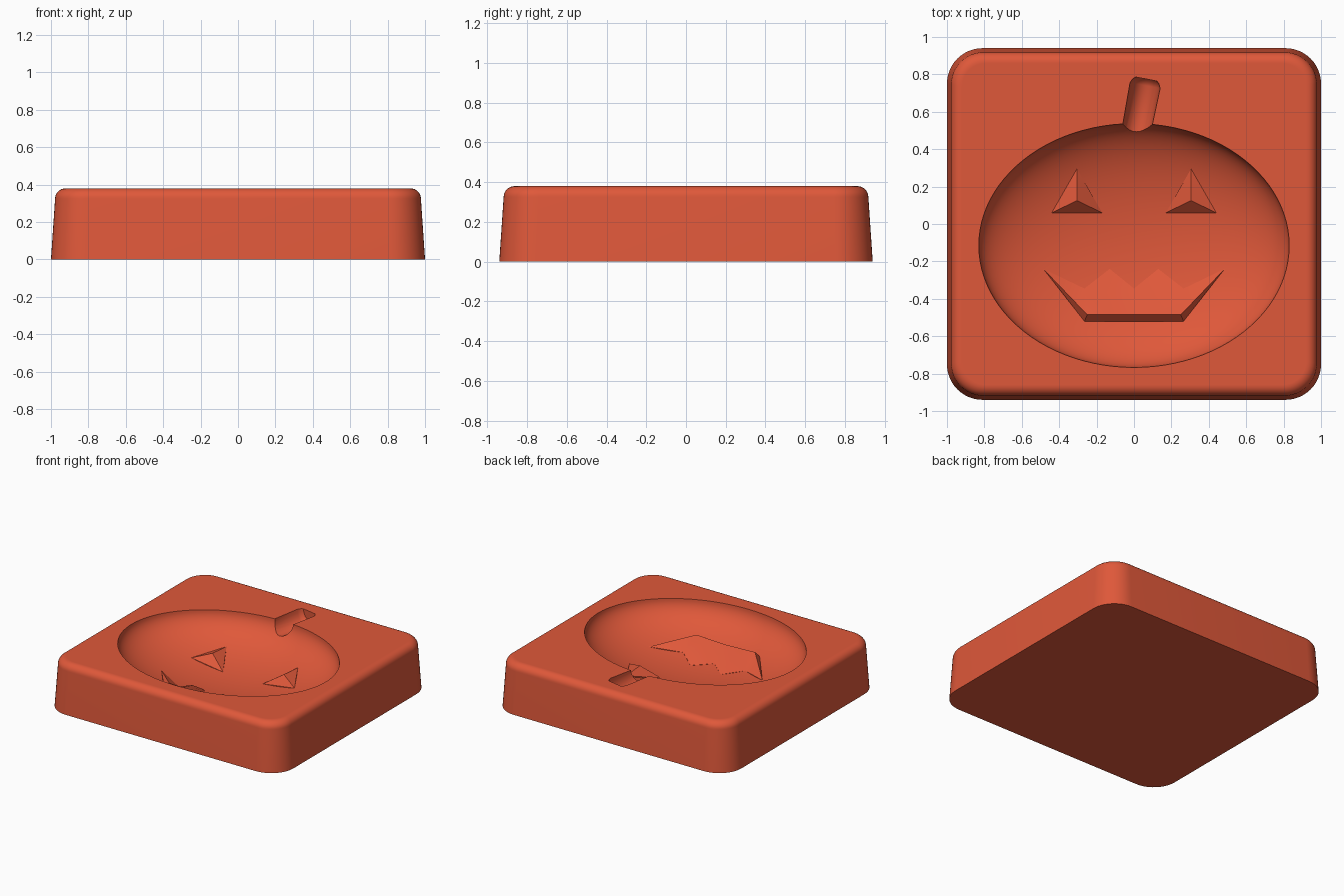
import bpy, bmesh, math
from mathutils import Matrix

cube = bpy.data.objects.get("Cube")
if cube:
    bpy.data.objects.remove(cube, do_unlink=True)

TOP = 0.38                                 # height of the block
BOWL_X, BOWL_Y, BOWL_D, BOWL_CY = 0.83, 0.652, 0.275, -0.115

mat = bpy.data.materials.new("terracotta orange")
mat.use_nodes = True
color = (0.74, 0.098, 0.042, 1)
mat.diffuse_color = color
mat.node_tree.nodes["Principled BSDF"].inputs["Base Color"].default_value = color


def finish(name, bm):
    bmesh.ops.recalc_face_normals(bm, faces=bm.faces)
    me = bpy.data.meshes.new(name)
    bm.to_mesh(me)
    bm.free()
    me.materials.append(mat)
    ob = bpy.data.objects.new(name, me)
    bpy.context.collection.objects.link(ob)
    return ob


def smooth(ob, degrees):
    bpy.ops.object.select_all(action="DESELECT")
    ob.select_set(True)
    bpy.context.view_layer.objects.active = ob
    bpy.ops.object.shade_smooth_by_angle(angle=math.radians(degrees))


def bowl_z(x, y):
    r2 = (x / BOWL_X) ** 2 + ((y - BOWL_CY) / BOWL_Y) ** 2
    return TOP - BOWL_D * math.sqrt(max(0, 1 - r2))


def rounded_loop(bm, hx, hy, r, z, n=12):
    verts = []
    for q, (sx, sy) in enumerate([(1, 1), (-1, 1), (-1, -1), (1, -1)]):
        for i in range(n + 1):
            a = math.pi / 2 * (q + i / n)
            verts.append(bm.verts.new((sx * (hx - r) + r * math.cos(a),
                                       sy * (hy - r) + r * math.sin(a), z)))
    return verts


def bridge(bm, a, b):
    for i in range(len(a)):
        j = (i + 1) % len(a)
        bm.faces.new((a[i], a[j], b[j], b[i]))


# Block with drafted sides and a rounded top edge
FILLET, DRAFT = 0.055, 0.022
profile = [(0, 0)]
for i in range(9):
    a = math.pi / 2 * i / 8
    profile.append((DRAFT + FILLET * (1 - math.cos(a)),
                    TOP - FILLET + FILLET * math.sin(a)))
profile.append((DRAFT + FILLET + 0.004, TOP))
bm = bmesh.new()
loops = [rounded_loop(bm, 1 - d, 0.94 - d, 0.19 - d * 0.8, z) for d, z in profile]
for lower, upper in zip(loops, loops[1:]):
    bridge(bm, lower, upper)
bm.faces.new(loops[0])
bm.faces.new(loops[-1])
block = finish("mold_block", bm)


# Cutters for the bowl and the stem channel
bm = bmesh.new()
bmesh.ops.create_uvsphere(bm, u_segments=96, v_segments=48, radius=1)
bmesh.ops.transform(bm, verts=bm.verts, matrix=Matrix.Translation((0, BOWL_CY, TOP))
                    @ Matrix.Diagonal((BOWL_X, BOWL_Y, BOWL_D, 1)))
bowl_cutter = finish("bowl_cutter", bm)

bm = bmesh.new()
place = (Matrix.Translation((0.066, 0.775, TOP)) @ Matrix.Rotation(math.radians(-11), 4, "Z"))
rings = []
for y, s in [(0, 0.7), (-0.012, 0.87), (-0.035, 1), (-0.33, 0.93)]:
    rings.append([bm.verts.new(place @ Matrix.Translation((
        0.082 * s * math.cos(math.tau * i / 24), y,
        0.105 * s * math.sin(math.tau * i / 24))).translation) for i in range(24)])
for a, b in zip(rings, rings[1:]):
    bridge(bm, a, b)
bm.faces.new(rings[0])
bm.faces.new(rings[-1])
stem_cutter = finish("stem_cutter", bm)

for cutter in (bowl_cutter, stem_cutter):
    cutter.hide_render = True
    mod = block.modifiers.new(cutter.name, "BOOLEAN")
    mod.operation = "DIFFERENCE"
    mod.solver = "EXACT"
    mod.object = cutter
    bpy.ops.object.select_all(action="DESELECT")
    block.select_set(True)
    bpy.context.view_layer.objects.active = block
    bpy.ops.object.modifier_apply(modifier=mod.name)
    bpy.data.objects.remove(cutter, do_unlink=True)
smooth(block, 32)


def relief(name, outline, crest, faces):
    """Raised form: outline lies on the bowl, crest points stand above it."""
    bm = bmesh.new()
    rim = [bm.verts.new((x, y, bowl_z(x, y))) for x, y in outline]
    foot = [bm.verts.new((x, y, 0.05)) for x, y in outline]
    points = rim + [bm.verts.new(p) for p in crest]
    bridge(bm, rim, foot)
    bm.faces.new(foot)
    for f in faces:
        bm.faces.new([points[i] for i in f])
    return finish(name, bm)


# Eyes: three-sided peaks
for name, cx in (("left_eye", 0.305), ("right_eye", -0.305)):
    relief(name, [(cx - 0.135, 0.06), (cx + 0.135, 0.06), (cx, 0.295)],
           [(cx, 0.125, 0.205)], [(0, 1, 3), (1, 2, 3), (2, 0, 3)])

# Mouth: toothed ridge sloping back from a straight lower edge
half = [(0.13, -0.24), (0.265, -0.345), (0.485, -0.24), (0.265, -0.52)]
outline = [(0, -0.345)] + half + [(-x, y) for x, y in reversed(half)]
crest = [(0, -0.485, 0.215), (0.13, -0.37, 0.195), (0.13, -0.485, 0.22),
         (0.25, -0.485, 0.225), (-0.13, -0.37, 0.195), (-0.13, -0.485, 0.22),
         (-0.25, -0.485, 0.225)]
right = [(0, 1, 10), (0, 10, 11, 9), (1, 2, 10), (2, 12, 11, 10),
         (2, 3, 12), (3, 4, 12)]
swap = {0: 0, 9: 9, 1: 8, 2: 7, 3: 6, 4: 5, 10: 13, 11: 14, 12: 15}
faces = right + [tuple(swap[i] for i in f) for f in right]
faces.append((4, 5, 15, 14, 9, 11, 12))
smooth(relief("mouth", outline, crest, faces), 35)
